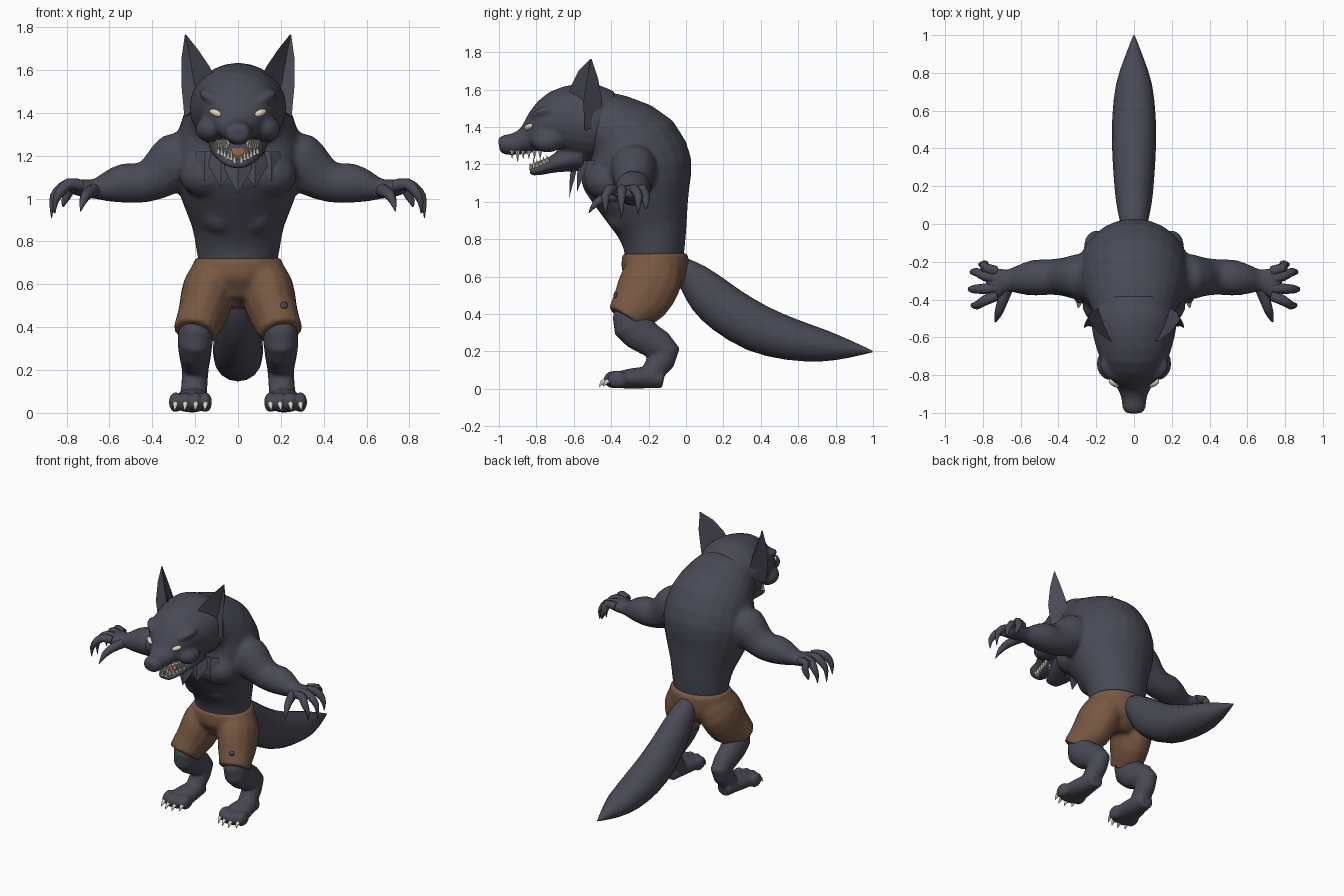
import bpy, bmesh, math
from mathutils import Vector as V, Matrix
from mathutils.bvhtree import BVHTree

if "Cube" in bpy.data.objects:
    bpy.data.objects.remove(bpy.data.objects["Cube"])


def material(name, rgb):
    m = bpy.data.materials.new(name)
    m.diffuse_color = (*rgb, 1)
    m.use_nodes = True
    m.node_tree.nodes["Principled BSDF"].inputs["Base Color"].default_value = m.diffuse_color
    return m


FUR = material("charcoal fur", (0.068, 0.068, 0.093))
CLOTH = material("brown cloth", (0.185, 0.098, 0.055))
BONE = material("ivory", (0.68, 0.65, 0.55))
EYE = material("pale eye", (0.72, 0.66, 0.48))
TONGUE = material("tongue", (0.34, 0.17, 0.09))
X, Y = V((1, 0, 0)), V((0, 1, 0))


def finish(name, bm, mat, pair=False, angle=50, voxel=0):
    """Turn a bmesh into an object; voxel > 0 melts overlapping volumes together."""
    bmesh.ops.recalc_face_normals(bm, faces=bm.faces)
    me = bpy.data.meshes.new(name)
    bm.to_mesh(me)
    bm.free()
    me.materials.append(mat)
    for p in me.polygons:
        p.use_smooth = True
    me.set_sharp_from_angle(angle=math.radians(angle))
    ob = bpy.data.objects.new(name, me)
    bpy.context.collection.objects.link(ob)
    if voxel:
        r = ob.modifiers.new("Merge", "REMESH")
        r.mode, r.voxel_size, r.use_smooth_shade = "VOXEL", voxel, True
        s = ob.modifiers.new("Soften", "SMOOTH")
        s.factor, s.iterations = .5, 4
    if pair:
        ob.modifiers.new("Mirror", "MIRROR").use_mirror_merge = False


def skin(bm, rings):
    vs = [[bm.verts.new(p) for p in r] for r in rings]
    n = len(vs[0])
    for a, b in zip(vs, vs[1:]):
        for i in range(n):
            j = (i + 1) % n
            bm.faces.new((a[i], a[j], b[j], b[i]))
    bm.faces.new(vs[0])
    bm.faces.new(vs[-1])


def smooth_path(pts, k):
    out = []
    for i in range(len(pts) - 1):
        q = [pts[max(i - 1, 0)], pts[i], pts[i + 1], pts[min(i + 2, len(pts) - 1)]]
        for s in range(k):
            t = s / k
            out.append([0.5 * (2 * b + (c - a) * t + (2 * a - 5 * b + 4 * c - d) * t * t
                        + (3 * b - a - 3 * c + d) * t ** 3) for a, b, c, d in zip(*q)])
    return out + [list(pts[-1])]


def tube(bm, pts, n=14, ref=X, k=2, sx=1):
    """Skin elliptical rings along a path of (x, y, z, half width, half depth)."""
    pts = smooth_path([(p[0] * sx, *p[1:]) for p in pts], k)
    rings = []
    for i, p in enumerate(pts):
        t = (V(pts[min(i + 1, len(pts) - 1)][:3]) - V(pts[max(i - 1, 0)][:3])).normalized()
        s = (ref - t * ref.dot(t)).normalized()
        u = t.cross(s)
        c = V(p[:3])
        rings.append([c + s * p[3] * math.cos(2 * math.pi * j / n)
                      + u * p[4] * math.sin(2 * math.pi * j / n) for j in range(n)])
    skin(bm, rings)


def start(pts, **kw):
    """New bmesh holding one tube, plus a tree for casting onto it."""
    bm = bmesh.new()
    tube(bm, pts, **kw)
    return bm, BVHTree.FromBMesh(bm)


def mid(*pts):
    return [(0, *p) for p in pts]


def blob(bm, loc, radii, tilt=0, turn=0, sides=(1, -1), seg=16):
    for s in sides:
        m = Matrix.Translation((loc[0] * s, loc[1], loc[2])) @ Matrix.Rotation(turn * s, 4, "Z") \
            @ Matrix.Rotation(tilt * s, 4, "Y") @ Matrix.Diagonal((*radii, 1))
        bmesh.ops.create_uvsphere(bm, u_segments=seg, v_segments=seg // 2, radius=1, matrix=m)


def tuft(bm, p, d, n, w, l, h=1):
    """One pointed lock: wide ridged base tapering to a tip."""
    p, d, n = V(p), V(d).normalized(), V(n).normalized()
    s = d.cross(n).normalized()
    q = p + d * l * 0.4
    a, b, t = [bm.verts.new(v) for v in (p - s * w * .4 - n * .02, p + s * w * .4 - n * .02, p + n * .008 * h)]
    e, f, g = [bm.verts.new(v) for v in (q - s * w * .5 - n * .015, q + s * w * .5 - n * .015, q + n * .014 * h)]
    tip = bm.verts.new(p + d * l)
    for face in ((a, t, b), (a, e, g, t), (t, g, f, b), (b, f, e, a), (e, tip, g), (g, tip, f), (f, tip, e)):
        bm.faces.new(face)


def fur(bm, tree, origin, ray, flow, lift, w, l, h=1):
    hit, n, _, _ = tree.ray_cast(V(origin), V(ray).normalized())
    if hit is None:
        return
    if n.dot(V(ray)) < 0:
        n = -n
    f = V(flow) - n * V(flow).dot(n)
    tuft(bm, hit, f.normalized() + n * lift, n, w, l, h)


# Torso, muscles and arms melted into one body
body, torso = start(mid((-.17, .64, .17, .15), (-.17, .76, .195, .165), (-.185, .87, .215, .195),
                        (-.22, 1.0, .265, .245), (-.26, 1.15, .3, .3), (-.31, 1.29, .285, .28),
                        (-.41, 1.39, .24, .2), (-.52, 1.42, .2, .18)), n=24)
blob(body, (.12, -.41, 1.12), (.16, .13, .12), .15, -.3)
blob(body, (.075, -.335, .93), (.1, .09, .1))
ARM = [(.2, -.28, 1.22, .1, .1), (.28, -.28, 1.18, .125, .135), (.36, -.28, 1.115, .105, .115),
       (.44, -.28, 1.075, .095, .095), (.53, -.285, 1.072, .096, .094), (.61, -.295, 1.055, .077, .072),
       (.67, -.3, 1.045, .06, .047), (.73, -.31, 1.05, .085, .042), (.78, -.32, 1.055, .08, .03)]
tmp, arm = start(ARM, ref=Y)
tmp.free()
for s in (1, -1):
    tube(body, ARM, ref=Y, sx=s)
finish("body", body, FUR, voxel=.015)

# Layered back mane
bm = bmesh.new()
rows = ((-.46, 1.40, -.9, .4, 75), (-.38, 1.36, -.8, .6, 78), (-.31, 1.29, -.6, .8, 76), (-.28, 1.2, -.35, .94, 64),
        (-.26, 1.12, -.2, .98, 52), (-.24, 1.06, -.15, .99, 42))
for i, (y, z, ty, tz, spread) in enumerate(rows):
    count = 5 + i % 2
    for j in range(count):
        a = math.radians(-spread + 2 * spread * j / (count - 1))
        ray = V((math.sin(a), tz * math.cos(a), -ty * math.cos(a)))
        fur(bm, torso, (0, y, z), ray, (0, -ty, -tz), .33, .19, .2 if j % 2 else .17)
finish("back_mane", bm, FUR, angle=25)

# Head with brows, cheeks and jaw melted together
bm, head = start(mid((-.38, 1.42, .18, .17), (-.49, 1.42, .225, .21), (-.6, 1.43, .215, .2),
                     (-.70, 1.425, .185, .165), (-.77, 1.395, .16, .11), (-.83, 1.34, .11, .08),
                     (-.91, 1.31, .07, .06), (-.97, 1.305, .062, .053), (-1.0, 1.3, .045, .036)), n=24)
tube(bm, mid((-.56, 1.25, .14, .09), (-.7, 1.205, .11, .05), (-.78, 1.172, .075, .03), (-.835, 1.16, .045, .02)))
blob(bm, (.09, -.76, 1.46), (.105, .075, .034), -.42, .4)
blob(bm, (.12, -.74, 1.33), (.08, .09, .065), .3)
blob(bm, (0, -.8, 1.4), (.045, .08, .045), sides=(1,))
blob(bm, (0, -.965, 1.322), (.06, .04, .036), sides=(1,))
finish("head", bm, FUR, voxel=.012)
bm, _ = start(mid((-.66, 1.245, .055, .018), (-.76, 1.21, .05, .018), (-.825, 1.19, .026, .01)))
finish("tongue", bm, TONGUE)
hit = head.ray_cast(V((.105, -2, 1.4)), Y)[0]
bm = bmesh.new()
blob(bm, hit + V((0, -.002, 0)), (.034, .018, .016), -.35, .6, sides=(1,))
finish("eye", bm, EYE, True)

# Teeth along both jaws
bm = bmesh.new()
for i in range(6):
    y = -.93 + i * .03
    l = .05 if i == 1 else .032
    x = .045 + i * .009
    tube(bm, [(x, y, 1.275, .014, .014), (x, y, 1.262 - l, .001, .001)], n=6, k=1)
    x, y = .016 + i * .015, -.83 + i * .018
    z = 1.17 + i * .008
    tube(bm, [(x, y, z, .012, .012), (x, y - .004, z + l + .008, .001, .001)], n=6, k=1)
finish("teeth", bm, BONE, True)

# Cupped ears
bm = bmesh.new()
skin(bm, [[V(p) for p in r] for r in (
    ((.25, -.54, 1.38), (.17, -.55, 1.45), (.10, -.63, 1.55), (.17, -.44, 1.42)),
    ((.264, -.55, 1.53), (.205, -.52, 1.54), (.135, -.615, 1.62), (.2, -.45, 1.55)),
    ((.263, -.53, 1.66), (.225, -.51, 1.66), (.19, -.575, 1.70), (.23, -.47, 1.66)),
    ((.248, -.51, 1.765), (.245, -.508, 1.765), (.242, -.51, 1.765), (.245, -.505, 1.765)))])
finish("ear", bm, FUR, True, 40)

# Cheek ruff, crown and throat locks
bm = bmesh.new()
for y, l in ((-.47, .13), (-.57, .13)):
    for j in range(5):
        a = math.radians(8 - 20 * j)
        ray = V((math.cos(a), 0, math.sin(a)))
        fur(bm, head, (0, y, 1.42), ray, (.2, .6, -.75), .7, .13, l)
finish("cheek_ruff", bm, FUR, True, 25)
bm = bmesh.new()
for i in range(3):
    x = -.09 + .09 * i
    fur(bm, head, (x, -.64 + abs(x) * .4, 1.45), (0, 0, 1), (x, 1, 0), .38, .1, .15)
for i in range(4):
    x = -.12 + .08 * i
    fur(bm, head, (x, -.53, 1.45), (0, 0, 1), (x, 1, 0), .42, .11, .13)
finish("crown_locks", bm, FUR, angle=25)
bm = bmesh.new()
for i in range(5):
    x = -.15 + .075 * i
    tuft(bm, (x, -.595 + abs(x) * .5, 1.22), (x * .3, -.15, -1), (x * 2, -1, 0), .13, .2 - abs(x) * .4)
finish("throat_locks", bm, FUR, angle=25)

# Fingers and thumbs
bm = bmesh.new()
for y0, y1, x1, z1 in ((-.25, -.215, .815, .96), (-.295, -.255, .86, .935), (-.34, -.345, .87, .91), (-.38, -.43, .855, .93)):
    tube(bm, [(.73, y0, 1.06, .028, .028), (.79, (y0 + y1) / 2, 1.068, .027, .027),
              (x1 - .025, y1, 1.03, .023, .023), (x1 - .003, y1, .985, .014, .014), (x1, y1, z1, .002, .002)], n=8, ref=Y)
tube(bm, [(.67, -.33, 1.04, .035, .035), (.7, -.42, 1.025, .027, .027), (.72, -.48, .995, .02, .02),
          (.735, -.52, .94, .002, .002)], n=8)
finish("fingers", bm, FUR, True)

# Shoulder and elbow locks
bm = bmesh.new()
for j in range(4):
    a = math.radians(-60 + 42 * j)
    fur(bm, arm, (.29, -.285, 1.19), (0, math.sin(a), math.cos(a)), (1, 0, -.5), .42, .12, .11)
for j in range(3):
    a = math.radians(-15 + 40 * j)
    fur(bm, arm, (.56, -.285, 1.07), (0, math.sin(a), math.cos(a)), (-1, .2, .2), .7, .08, .09)
finish("arm_locks", bm, FUR, True, 25)

# Torn trousers
bm, waist = start(mid((-.165, .725, .203, .178), (-.165, .665, .214, .182), (-.17, .59, .2, .17),
                      (-.19, .51, .1, .1)), n=18)
LEG = [(.1, -.155, .66, .11, .14), (.135, -.185, .58, .125, .165), (.16, -.24, .48, .118, .155),
       (.19, -.3, .41, .105, .12), (.2, -.325, .375, .105, .105)]
tmp, leg = start(LEG)
tmp.free()
for s in (1, -1):
    tube(bm, LEG, sx=s)
finish("trousers", bm, CLOTH, voxel=.014)
bm = bmesh.new()
for j in range(9):
    a = 2 * math.pi * j / 9
    fur(bm, leg, (.185, -.29, .43), (math.cos(a), math.sin(a), 0), (.12 * math.cos(a), -.15, -1),
        .12, .12, .12 - .035 * (j % 2), .3)
finish("torn_hem", bm, CLOTH, True, 25)
bm = bmesh.new()
for j in range(10):
    a = 2 * math.pi * j / 10
    fur(bm, waist, (0, -.165, .685), (math.cos(a), math.sin(a), 0), (0, 0, 1), .12, .17,
        .06 + .025 * abs(math.cos(a)), .2)
finish("torn_waistband", bm, CLOTH, angle=25)
hit = leg.ray_cast(V((.215, -2, .5)), Y)[0]
bm = bmesh.new()
blob(bm, hit, (.02, .008, .02), 0, .4, sides=(1,), seg=8)
finish("trouser_hole", bm, FUR)

# Lower legs with feet and toes, then claws
bm, _ = start([(.19, -.3, .43, .08, .08), (.2, -.29, .34, .083, .105), (.2, -.2, .265, .074, .09),
               (.2, -.11, .2, .063, .08), (.205, -.165, .11, .062, .066), (.21, -.21, .05, .07, .045)])
tube(bm, [(.21, -.12, .048, .05, .046), (.212, -.2, .06, .068, .058), (.216, -.3, .055, .088, .054),
          (.218, -.38, .045, .088, .042)])
claws = bmesh.new()
for i, x in enumerate((.152, .197, .246, .292)):
    y = -.385 if i in (1, 2) else -.365
    blob(bm, (x, y, .05), (.031, .058, .048), sides=(1,))
    tube(claws, [(x, y - .035, .045, .014, .016), (x, y - .062, .036, .011, .012), (x + .004, y - .078, .012, .002, .002)], n=8)
finish("lower_leg", bm, FUR, True, voxel=.01)
finish("toe_claws", claws, BONE, True)

# Bushy tail
bm, tail = start(mid((-.03, .65, .06, .06), (.04, .59, .08, .09), (.12, .505, .095, .118), (.22, .42, .105, .128),
                     (.38, .325, .115, .128), (.56, .265, .115, .112), (.74, .23, .095, .084),
                     (.88, .212, .05, .045), (.998, .2, .004, .004)), n=16)
finish("tail", bm, FUR)
bm = bmesh.new()
for y, z in ((.2, .43), (.33, .35)):
    for side in (-1, 1):
        for h in (-.3, .4):
            fur(bm, tail, (0, y, z), (side, 0, h), (0, 1, -.5), .16, .13, .13, .6)
finish("tail_locks", bm, FUR, angle=25)
